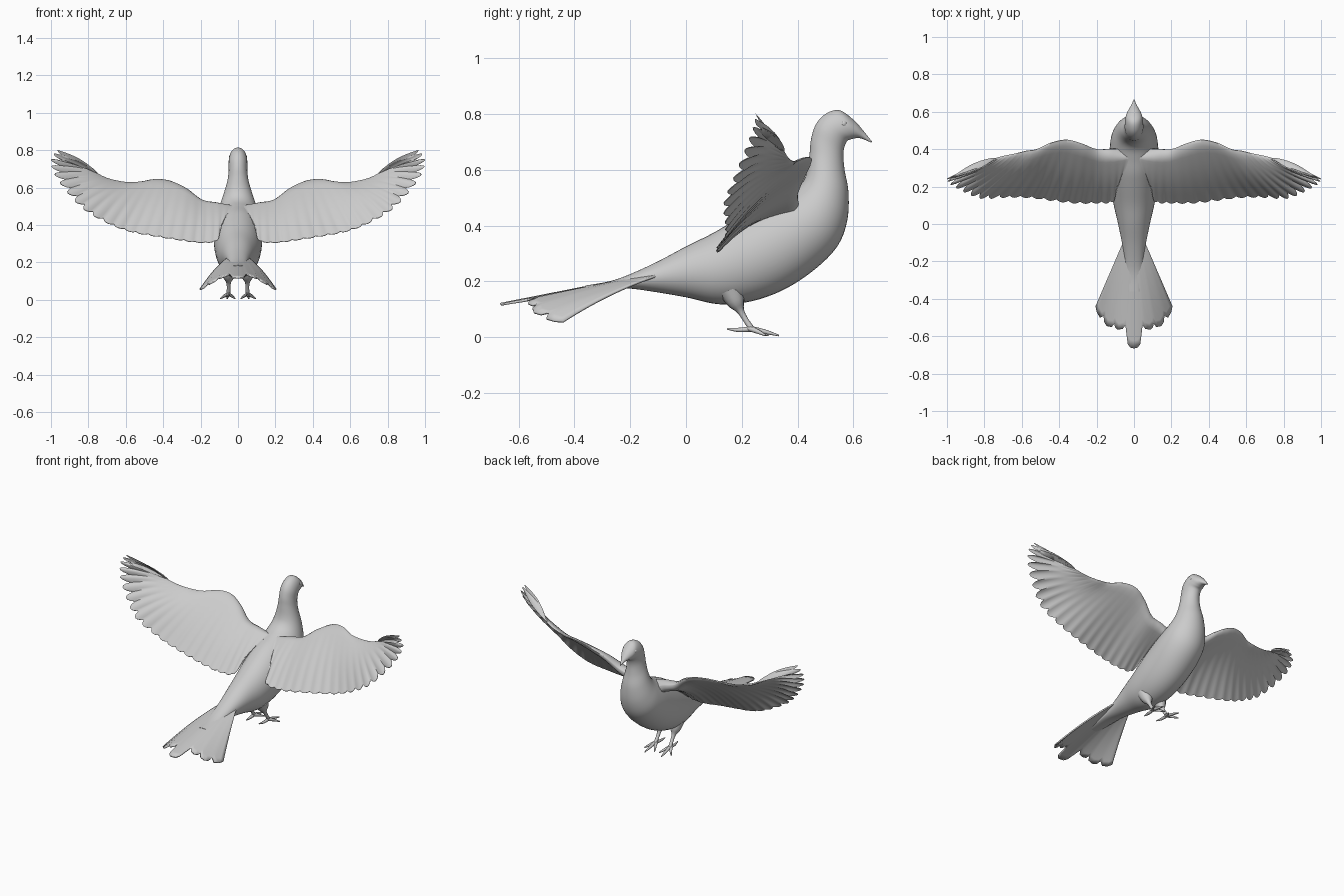
import bpy, bmesh, math
from mathutils import Vector

if "Cube" in bpy.data.objects:
    bpy.data.objects.remove(bpy.data.objects["Cube"])


def sample(keys, t):
    """Smooth (Catmull-Rom) value of a list of tuples at t in 0..1."""
    n = len(keys) - 1
    i = min(int(t * n), n - 1)
    f = t * n - i
    a, b, c, d = (keys[min(max(i + k, 0), n)] for k in (-1, 0, 1, 2))
    return [0.5 * (2 * q + (r - p) * f + (2 * p - 5 * q + 4 * r - s) * f * f
                   + (3 * q - p - 3 * r + s) * f ** 3) for p, q, r, s in zip(a, b, c, d)]


def finish(name, bm, mirror=False, angle=50):
    bmesh.ops.recalc_face_normals(bm, faces=bm.faces)
    mesh = bpy.data.meshes.new(name)
    bm.to_mesh(mesh)
    bm.free()
    ob = bpy.data.objects.new(name, mesh)
    bpy.context.collection.objects.link(ob)
    bpy.ops.object.select_all(action='DESELECT')
    bpy.context.view_layer.objects.active = ob
    ob.select_set(True)
    bpy.ops.object.shade_smooth_by_angle(angle=math.radians(angle))
    if mirror:
        ob.modifiers.new("Mirror", 'MIRROR').use_clip = False
        ob.modifiers["Mirror"].use_mirror_merge = False
    return ob


def loft(bm, rings):
    """Skin closed rings of points and cap both ends."""
    vs = [[bm.verts.new(p) for p in r] for r in rings]
    n = len(vs[0])
    for a, b in zip(vs, vs[1:]):
        for i in range(n):
            j = (i + 1) % n
            bm.faces.new((a[i], a[j], b[j], b[i]))
    bm.faces.new(vs[0])
    bm.faces.new(vs[-1])


def tube(bm, keys, steps=10, sides=8):
    """Tapered limb through keys of (x, y, z, radius)."""
    rings = []
    for k in range(steps + 1):
        t = k / steps
        x, y, z, r = sample(keys, t)
        d = (Vector(sample(keys, min(t + .02, 1))[:3]) - Vector(sample(keys, max(t - .02, 0))[:3])).normalized()
        u = d.cross(Vector((1, 0.1, 0.05))).normalized()
        w = d.cross(u)
        rings.append([Vector((x, y, z)) + r * (u * math.cos(q) + w * math.sin(q))
                      for q in (math.tau * i / sides for i in range(sides))])
    loft(bm, rings)


# Body, neck, head and beak: back point (y, z), front point (y, z), half width
body = [(-.36, .185, -.36, .172, .03), (-.25, .207, -.22, .175, .045),
        (-.12, .262, -.13, .165, .06), (0, .325, 0, .143, .085),
        (.1, .375, .12, .118, .11), (.2, .435, .24, .13, .125),
        (.27, .475, .36, .175, .13), (.34, .505, .47, .25, .13),
        (.39, .53, .545, .33, .12), (.42, .56, .578, .42, .1),
        (.435, .60, .582, .52, .078), (.443, .66, .568, .60, .058),
        (.448, .71, .564, .66, .05), (.465, .762, .575, .70, .05),
        (.50, .80, .595, .71, .048), (.55, .813, .61, .713, .042),
        (.602, .777, .622, .713, .028), (.635, .74, .638, .708, .014),
        (.667, .70, .664, .697, .002)]
rings = []
for k in range(91):
    y0, z0, y1, z1, w = sample(body, k / 90)
    rings.append([(w * math.sin(q), (y0 + y1) / 2 + (y0 - y1) / 2 * math.cos(q),
                   (z0 + z1) / 2 + (z0 - z1) / 2 * math.cos(q))
                  for q in (math.tau * i / 36 for i in range(36))])
bm = bmesh.new()
loft(bm, rings)
finish("body", bm, angle=70)

# Eyes
bm = bmesh.new()
bmesh.ops.create_uvsphere(bm, u_segments=12, v_segments=8, radius=.012)
bmesh.ops.translate(bm, verts=bm.verts, vec=(.036, .565, .765))
finish("eye", bm, mirror=True)

# Wings: leading edge points paired with feather tip points
lead = [(.04, .40, .47), (.12, .40, .505), (.20, .40, .53), (.28, .43, .595),
        (.36, .45, .635), (.44, .435, .645), (.52, .40, .632), (.58, .39, .628),
        (.64, .375, .635), (.69, .365, .645), (.73, .355, .66), (.75, .345, .67)]
tips = [(.09, .20, .40), (.11, .12, .32), (.20, .11, .305), (.32, .11, .32),
        (.45, .125, .34), (.58, .14, .365), (.70, .14, .41), (.82, .135, .48),
        (.91, .17, .57), (.98, .21, .67), (1.0, .24, .75), (.965, .25, .80)]
FEATHERS, COLS, CHORD = 22, 132, 16
rings = []
for k in range(COLS + 1):
    s = k / COLS
    p, q = Vector(sample(lead, s)), Vector(sample(tips, s))
    span = Vector(sample(lead, min(s + .05, 1))) - Vector(sample(lead, max(s - .05, 0)))
    n = (q - p).cross(span).normalized()
    if n.z < 0:
        n = -n
    f = abs(2 * ((s * FEATHERS + .5) % 1) - 1)
    q = q.lerp(p, (.03 + .22 * max(0, s - .5) * 2) * f ** 2)
    thick = .005 + .05 * (1 - s) ** 3
    up, low = [], []
    for i in range(CHORD + 1):
        v = (i / CHORD) ** 1.3
        c = p.lerp(q, v) + n * (.02 * math.sin(math.pi * v) - .003 * f * v)
        h = thick * min(1, math.sqrt(v / .12)) * (1 - v) ** 1.5 + .0015
        up.append(c + n * h)
        low.append(c - n * h)
    rings.append(up + low[::-1])
bm = bmesh.new()
loft(bm, rings)
finish("wing", bm, mirror=True)

# Tail fan: half of the trailing edge (x, y), drooping to the sides
half = [(0, -.665), (.02, -.66), (.034, -.64), (.04, -.58), (.045, -.54), (.06, -.56),
        (.085, -.565), (.1, -.55), (.105, -.53), (.12, -.55), (.145, -.545),
        (.158, -.52), (.16, -.49), (.18, -.50), (.197, -.47), (.203, -.44)]
edge = [(-x, y) for x, y in half[:0:-1]] + half
bm = bmesh.new()
ROWS = 14
grid = []
for i, (ex, ey) in enumerate(edge):
    u = 2 * i / (len(edge) - 1) - 1
    col = []
    for j in range(ROWS + 1):
        v = j / ROWS
        x = .05 * u * (1 - v) + ex * v
        y = -.08 * (1 - v) + ey * v
        col.append(bm.verts.new((x, y, .2 + .2 * (y + .25) - 2.6 * x * x + .002 * (i % 2) * v)))
    grid.append(col)
for a, b in zip(grid, grid[1:]):
    for j in range(ROWS):
        bm.faces.new((a[j], a[j + 1], b[j + 1], b[j]))
tail = finish("tail", bm)
solid = tail.modifiers.new("Thickness", 'SOLIDIFY')
solid.thickness = .008
solid.offset = 0

# Legs and toes
bm = bmesh.new()
tube(bm, [(.05, .16, .17, .045), (.05, .18, .125, .032), (.05, .195, .095, .014),
          (.05, .212, .065, .010), (.052, .235, .03, .011)], 14, 10)
for tx, ty in ((.015, .295), (.058, .333), (.095, .285)):
    tube(bm, [(.052, .225, .032, .010), ((.052 + tx) / 2, (.23 + ty) / 2, .02, .008),
              (tx, ty, .006, .003)])
tube(bm, [(.052, .24, .03, .010), (.05, .19, .026, .008), (.045, .148, .03, .003)])
finish("leg", bm, mirror=True)
